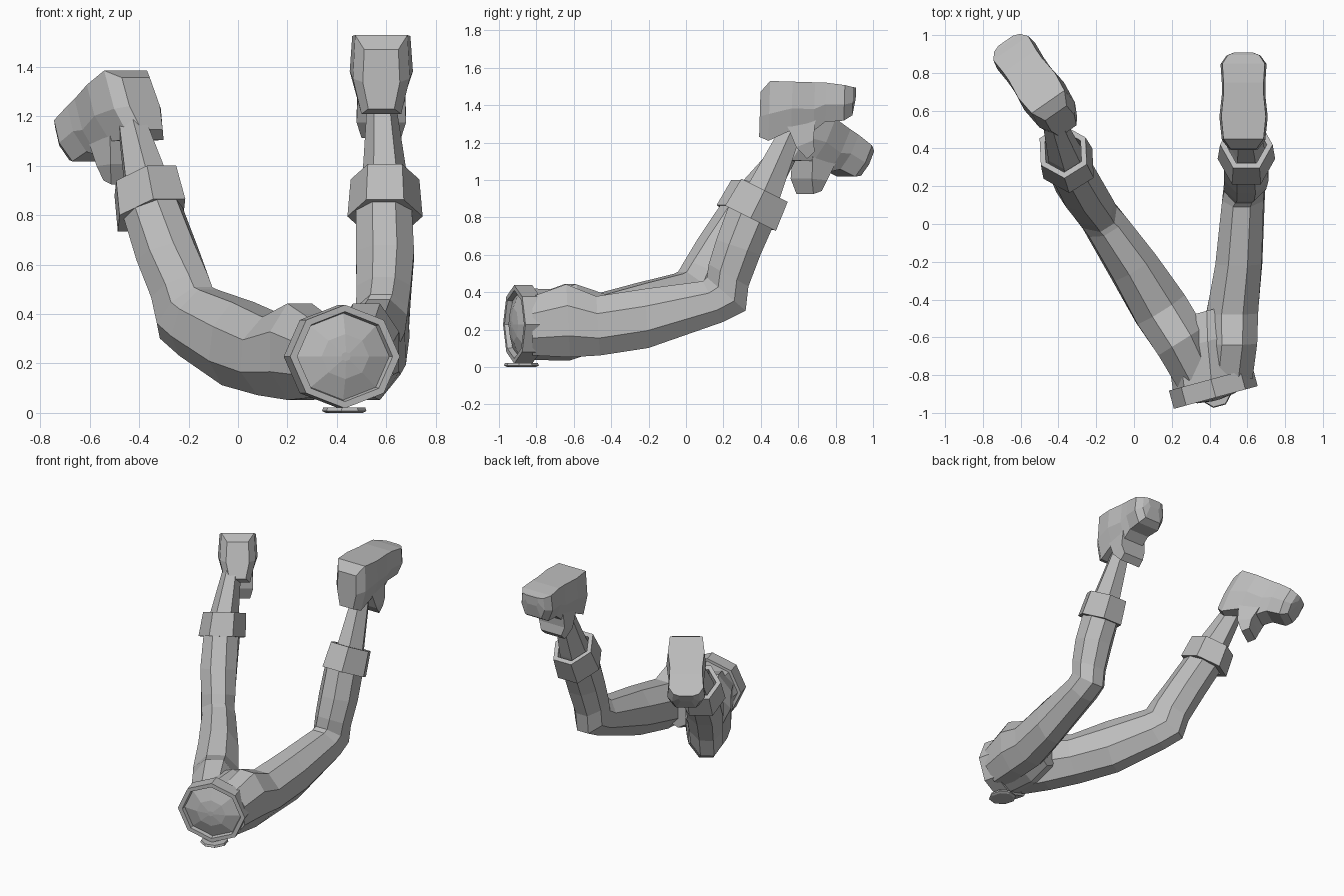
import bpy, bmesh, math
from mathutils import Vector, Matrix

if "Cube" in bpy.data.objects:
    bpy.data.objects.remove(bpy.data.objects["Cube"])

grey = bpy.data.materials.new("plain_grey")
grey.use_nodes = True
grey.diffuse_color = (0.5, 0.5, 0.5, 1)
grey.node_tree.nodes["Principled BSDF"].inputs["Base Color"].default_value = (0.5, 0.5, 0.5, 1)


def ring(c, u, v, sides=8, phase=0.0):
    """Polygon of points round c spanned by the half axes u and v."""
    c, u, v = Vector(c), Vector(u), Vector(v)
    angles = [2 * math.pi * (i + phase) / sides for i in range(sides)]
    return [c + u * math.cos(a) + v * math.sin(a) for a in angles]


def loft(name, rings, closed=False):
    """Skin a row of rings, capped at the ends or joined end to start."""
    bm = bmesh.new()
    loops = [[bm.verts.new(p) for p in r] for r in rings]
    pairs = list(zip(loops, loops[1:]))
    if closed:
        pairs.append((loops[-1], loops[0]))
    else:
        bm.faces.new(loops[0])
        bm.faces.new(loops[-1])
    for a, b in pairs:
        for i in range(len(a)):
            j = (i + 1) % len(a)
            bm.faces.new((a[i], a[j], b[j], b[i]))
    bmesh.ops.recalc_face_normals(bm, faces=bm.faces)
    mesh = bpy.data.meshes.new(name)
    bm.to_mesh(mesh)
    bm.free()
    mesh.materials.append(grey)
    ob = bpy.data.objects.new(name, mesh)
    bpy.context.collection.objects.link(ob)
    return ob


def limb(name, sections, across):
    """Loft flat-topped octagons from (back point, front point, half width)."""
    rings = []
    for a, b, w in sections:
        a, b = Vector(a), Vector(b)
        rings.append(ring((a + b) / 2, across * w * 1.06, (a - b) * 0.535, 8, 0.5))
    return loft(name, rings)


def cuff_and_ankle(side, base, top, ankle, across):
    base, top, ankle = Vector(base), Vector(top), Vector(ankle)
    axis = (top - base).normalized()
    deep = axis.cross(across).normalized()

    def hexagon(c, r):
        return ring(c, across * r * 0.94, deep * r * 1.08, 6)

    # Turned-up trouser cuff, hollow at the top
    loft(side + "_cuff", [hexagon(base, 0.12), hexagon(base, 0.162),
                          hexagon(top, 0.148), hexagon(top, 0.115),
                          hexagon(base + axis * 0.07, 0.11)], closed=True)
    # Tapered ankle
    loft(side + "_ankle", [hexagon(base + axis * 0.03, 0.112),
                           hexagon(top, 0.098), hexagon(ankle, 0.06),
                           hexagon(ankle + axis * 0.08, 0.05)])


# Heel-to-toe shoe sections: distance, half width, sole height, lower height
SHOE = [(-0.02, 0.075, -0.06, -0.30), (0.03, 0.115, 0, -0.32),
        (0.15, 0.128, 0, -0.26), (0.27, 0.115, 0, -0.26),
        (0.33, 0.115, 0, -0.21), (0.43, 0.122, -0.01, -0.20),
        (0.475, 0.09, -0.02, -0.17), (0.49, 0.05, -0.02, -0.08)]


def shoe(side, heel, forward, up):
    f = Vector(forward).normalized()
    u = f.cross(Vector(up)).normalized()
    n = u.cross(f)
    m = Matrix((u, f, n)).transposed()
    heel = Vector(heel)
    rings = []
    for y, w, t, b in SHOE:
        outline = [(0.92 * w, t), (w, t * 0.45 + b * 0.55), (0.7 * w, b),
                   (-0.7 * w, b), (-w, t * 0.45 + b * 0.55), (-0.92 * w, t)]
        rings.append([heel + m @ Vector((x, y, z)) for x, z in outline])
    loft(side + "_shoe", rings)
    # Wide loose tongue hanging from the shoe opening
    tongue = []
    for y, z, w, d in ((0.20, -0.2, 0.095, 0.08), (0.225, -0.33, 0.1, 0.045),
                       (0.26, -0.39, 0.08, 0.02)):
        tongue.append([heel + m @ Vector((sx * w, y + sy * d, z + sy * 0.02))
                       for sx, sy in ((1, 1), (1, -1), (-1, -1), (-1, 1))])
    loft(side + "_tongue", tongue)


# Left leg: hip to cuff
left_across = Vector((1, 0, 0))
limb("left_leg", [
    ((0.50, -0.82, 0.38), (0.50, -0.82, 0.06), 0.13),
    ((0.52, -0.64, 0.445), (0.52, -0.62, 0.05), 0.135),
    ((0.52, -0.48, 0.38), (0.52, -0.46, 0.06), 0.14),
    ((0.55, -0.22, 0.42), (0.56, -0.20, 0.10), 0.125),
    ((0.57, 0.09, 0.46), (0.59, 0.20, 0.24), 0.112),
    ((0.58, 0.11, 0.48), (0.59, 0.32, 0.30), 0.108),
    ((0.59, 0.12, 0.55), (0.59, 0.335, 0.43), 0.112),
    ((0.595, 0.16, 0.68), (0.595, 0.40, 0.60), 0.12),
    ((0.59, 0.23, 0.87), (0.59, 0.48, 0.78), 0.115)], left_across)
cuff_and_ankle("left", (0.595, 0.345, 0.795), (0.595, 0.42, 0.945),
               (0.58, 0.565, 1.27), left_across)
shoe("left", (0.58, 0.42, 1.53), (0, 1, -0.03), (0, 0, 1))

# Right leg: swung out to the side
right_across = Vector((0.85, 0.53, 0)).normalized()
limb("right_leg", [
    ((0.34, -0.80, 0.38), (0.34, -0.80, 0.06), 0.13),
    ((0.25, -0.62, 0.445), (0.25, -0.62, 0.05), 0.145),
    ((0.15, -0.46, 0.39), (0.13, -0.44, 0.07), 0.15),
    ((0.02, -0.24, 0.45), (-0.02, -0.22, 0.11), 0.132),
    ((-0.12, -0.04, 0.50), (-0.20, 0.06, 0.23), 0.112),
    ((-0.14, -0.02, 0.51), (-0.28, 0.16, 0.30), 0.108),
    ((-0.16, 0.01, 0.56), (-0.30, 0.20, 0.43), 0.112),
    ((-0.22, 0.09, 0.69), (-0.35, 0.29, 0.59), 0.12),
    ((-0.29, 0.21, 0.87), (-0.41, 0.43, 0.79), 0.115)], right_across)
cuff_and_ankle("right", (-0.35, 0.32, 0.80), (-0.375, 0.385, 0.94),
               (-0.435, 0.56, 1.19), right_across)
shoe("right", (-0.44, 0.625, 1.40), (-0.5, 0.72, -0.48), (0, 0, 1))

# Waist frame: the body axis points forward and slightly left
out = Vector((0.26, -0.96, 0)).normalized()
wide = Vector((0.96, 0.26, 0)).normalized()
tall = Vector((0, 0, 1))
waist = Vector((0.42, -0.87, 0.228))


def waist_ring(offset, r):
    return ring(waist + out * offset, wide * r, tall * r * 0.91)


# Pelvis joining both legs, with a shallow domed front
loft("pelvis", [
    ring((0.385, -0.46, 0.22), wide * 0.10, tall * 0.13),
    ring((0.39, -0.62, 0.225), wide * 0.22, tall * 0.19),
    waist_ring(-0.04, 0.21), waist_ring(0.02, 0.20),
    waist_ring(0.055, 0.10), waist_ring(0.065, 0.02)])

# Belt ring
loft("belt", [waist_ring(-0.05, 0.20), waist_ring(-0.05, 0.23),
              waist_ring(0.05, 0.23), waist_ring(0.05, 0.20),
              waist_ring(0.01, 0.19)], closed=True)

# Buckle plate under the belt
loft("buckle", [ring((0.43, -0.88, z), wide * r, out * r * 1.05, 8, 0.5)
                for z, r in ((0, 0.075), (0.008, 0.09), (0.022, 0.085))])
